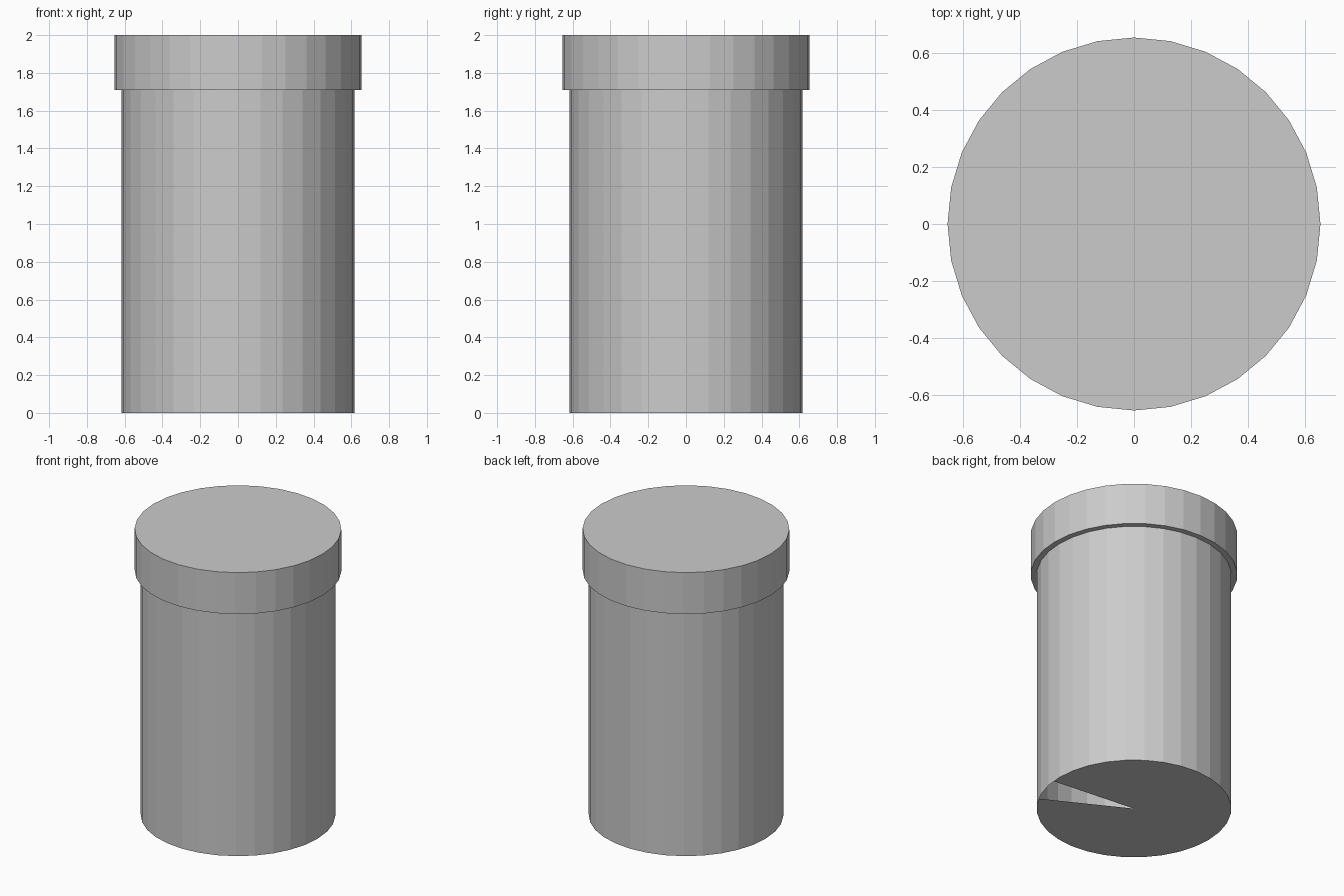
import bpy, bmesh
from math import sin, cos, pi

if "Cube" in bpy.data.objects:
    bpy.data.objects.remove(bpy.data.objects["Cube"])

N = 32
STEP = 2 * pi / N
BODY_R, LID_R = 0.617, 0.655
LID_Z, TOP_Z = 1.71, 2.0


def finish(bm, name):
    mesh = bpy.data.meshes.new(name)
    bm.to_mesh(mesh)
    bm.free()
    obj = bpy.data.objects.new(name, mesh)
    bpy.context.collection.objects.link(obj)
    return obj


def ring(bm, r, z):
    return [bm.verts.new((r * cos(i * STEP), r * sin(i * STEP), z)) for i in range(N)]


def bridge(bm, a, b):
    for i in range(N):
        j = (i + 1) % N
        bm.faces.new((a[i], a[j], b[j], b[i]))


# Body: thin open tube
bm = bmesh.new()
bridge(bm, ring(bm, BODY_R, 0), ring(bm, BODY_R, LID_Z))
finish(bm, "body_wall")

# Base: flat fan with a wedge-shaped opening on the right, slightly to the front
bm = bmesh.new()
centre = bm.verts.new((0, 0, 0))
mid_r = BODY_R * cos(STEP / 2)
steps = [-0.5] + list(range(0, N - 2)) + [N - 2.5]
rim = []
for s in steps:
    r = BODY_R if s == int(s) else mid_r
    rim.append(bm.verts.new((r * cos(s * STEP), r * sin(s * STEP), 0)))
for a, b in zip(rim, rim[1:]):
    bm.faces.new((centre, b, a))
finish(bm, "base")

# Lid: wider cap with a narrow ledge underneath
bm = bmesh.new()
inner, low, top = ring(bm, BODY_R, LID_Z), ring(bm, LID_R, LID_Z), ring(bm, LID_R, TOP_Z)
bridge(bm, inner, low)
bridge(bm, low, top)
bm.faces.new(top)
finish(bm, "lid")
